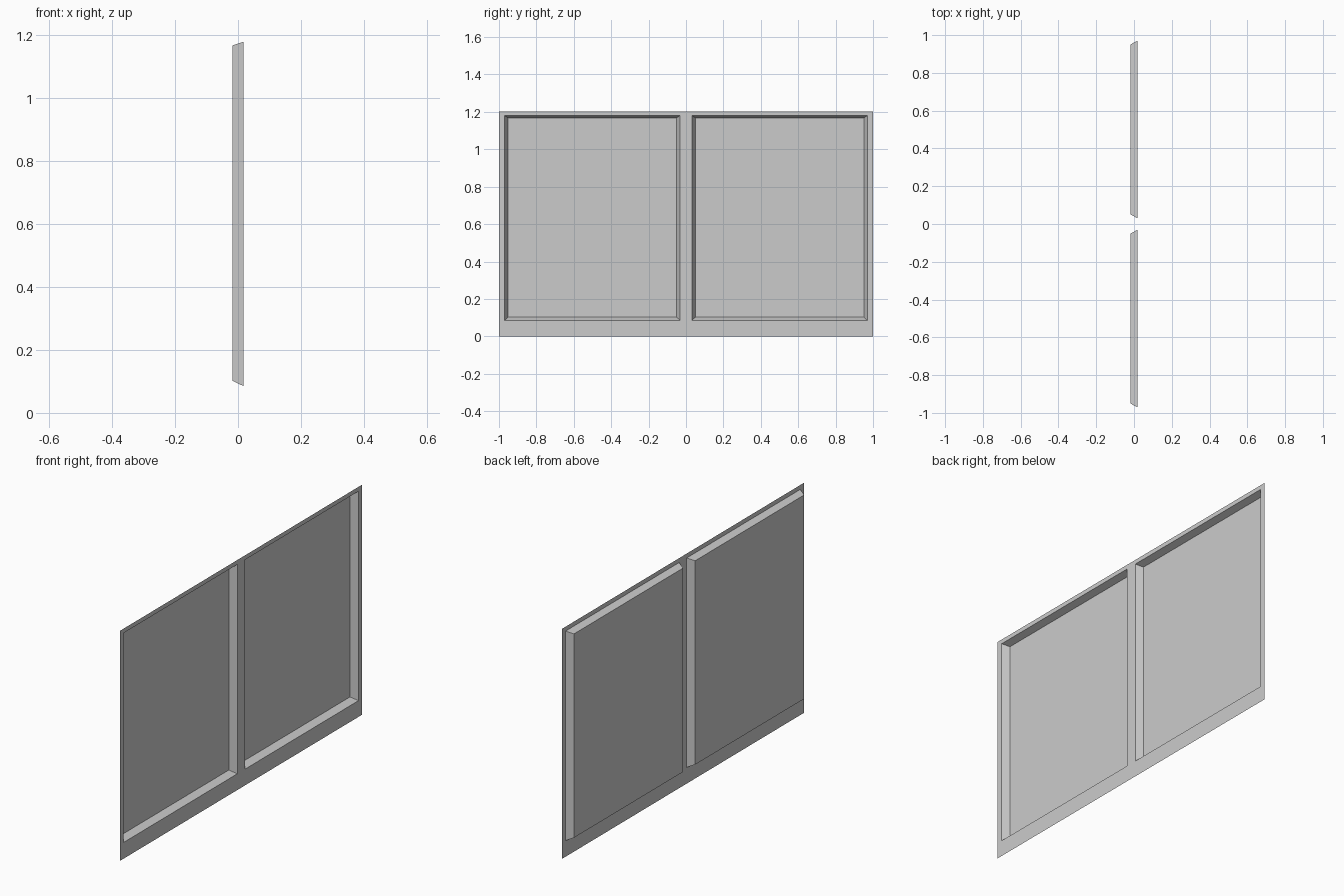
import bpy, bmesh
from mathutils import Vector

if "Cube" in bpy.data.objects:
    bpy.data.objects.remove(bpy.data.objects["Cube"], do_unlink=True)

GREY = (0.6, 0.6, 0.6, 1.0)
mat = bpy.data.materials.new("light grey")
mat.use_nodes = True
mat.diffuse_color = GREY
mat.node_tree.nodes["Principled BSDF"].inputs["Base Color"].default_value = GREY

X_FRONT, X_BACK = 0.018, -0.018      # sheet plane and tray floor
YS = [-1.0, -0.97, -0.031, 0.031, 0.97, 1.0]
ZS = [0.0, 0.085, 1.18, 1.203]


def finish(name, bm):
    mesh = bpy.data.meshes.new(name)
    bm.to_mesh(mesh)
    bm.free()
    mesh.materials.append(mat)
    obj = bpy.data.objects.new(name, mesh)
    bpy.context.collection.objects.link(obj)
    return obj


def rect(y0, y1, z0, z1, x):
    return [Vector((x, y0, z0)), Vector((x, y1, z0)),
            Vector((x, y1, z1)), Vector((x, y0, z1))]


# Flat frame sheet with two openings
bm = bmesh.new()
for i in range(len(YS) - 1):
    for j in range(len(ZS) - 1):
        if j == 1 and i in (1, 3):
            continue
        bm.faces.new([bm.verts.new(p) for p in
                      rect(YS[i], YS[i + 1], ZS[j], ZS[j + 1], X_FRONT)])
bmesh.ops.remove_doubles(bm, verts=bm.verts, dist=1e-5)
bmesh.ops.dissolve_limit(bm, angle_limit=0.01, verts=bm.verts, edges=bm.edges)
finish("frame_sheet", bm)


# Shallow recessed tray with sloped walls, open towards +x
def tray(name, y0, y1):
    bm = bmesh.new()
    rim = [bm.verts.new(p) for p in rect(y0, y1, ZS[1], ZS[2], X_FRONT)]
    floor = [bm.verts.new(p) for p in
             rect(y0 + 0.019, y1 - 0.019, 0.102, 1.168, X_BACK)]
    bm.faces.new(floor)
    for k in range(4):
        n = (k + 1) % 4
        bm.faces.new([rim[k], rim[n], floor[n], floor[k]])
    finish(name, bm)


tray("front_panel", YS[1], YS[2])
tray("back_panel", YS[3], YS[4])
